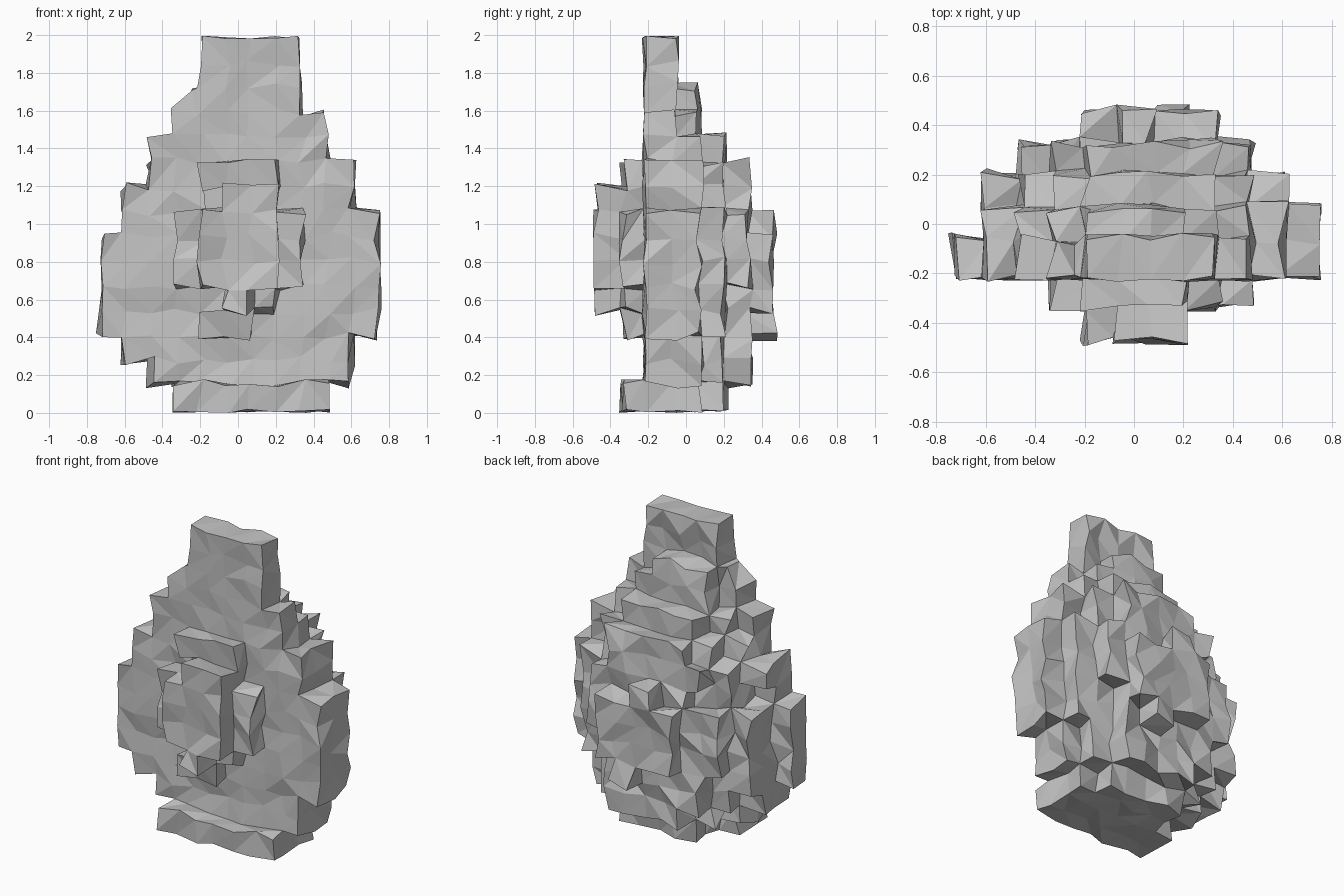
import bpy, bmesh, random

if "Cube" in bpy.data.objects:
    bpy.data.objects.remove(bpy.data.objects["Cube"])

random.seed(4)

# Lattice lines the blocky, faceted surface follows
X = [-0.73 + 0.1333 * i for i in range(12)]
Y = [-0.47, -0.33, -0.22, -0.06, 0.07, 0.20, 0.33, 0.46]
Z = [0.01 + 0.132 * k for k in range(16)]
Z[1] = 0.155

# One row per layer, bottom to top: first x line, last x line, rear y line
LAYERS = [(3, 9, 5), (2, 10, 6), (1, 10, 6), (0, 11, 6), (0, 11, 7),
          (0, 11, 7), (0, 11, 7), (1, 11, 6), (1, 10, 6), (2, 10, 6),
          (2, 9, 5), (3, 9, 4), (3, 8, 4), (4, 8, 3), (4, 8, 3)]

# Widest x span allowed for each row going back
CLIP = {2: (0, 11), 3: (1, 11), 4: (1, 10), 5: (2, 9), 6: (4, 8)}


def layer_cells(k):
    """Cells of a half ellipse: flat at the front, rounded at the back."""
    i0, i1, j1 = LAYERS[k]
    cx = (X[i0] + X[i1]) / 2 + 0.02
    half = (X[i1] - X[i0]) / 2
    depth = Y[j1] - Y[2]
    cells = set()
    for j in range(2, j1):
        t = ((Y[j] + Y[j + 1]) / 2 - Y[2]) / depth
        for i in range(max(i0, CLIP[j][0]), min(i1, CLIP[j][1])):
            u = ((X[i] + X[i + 1]) / 2 - cx) / half
            if j == 2 or u * u + t * t <= 1.02:
                cells.add((i, j, k))
    return cells


def rows(j, spans):
    return {(i, j, k) for k, (a, b) in spans.items() for i in range(a, b)}


# Base, body and neck
base = layer_cells(0) | rows(1, {0: (3, 9)})
body = set().union(*(layer_cells(k) for k in range(1, 12)))
neck = set().union(*(layer_cells(k) for k in range(12, 15)))

# Raised front pouch in two steps
rim = rows(1, {3: (4, 6), 4: (5, 7), 5: (3, 8), 6: (3, 8), 7: (3, 8),
               8: (5, 7), 9: (4, 7)})
pouch = rows(0, {4: (5, 6), 5: (4, 7), 6: (4, 7), 7: (4, 7), 8: (5, 7)})

# Small hollows beside the pouch and at the back, and lumps at the back
body -= {(4, 2, 8), (8, 5, 4)}
body |= {(5, 6, 7), (6, 6, 3)}

everything = base | body | neck | rim | pouch

grey = bpy.data.materials.new("stone grey")
grey.diffuse_color = (0.55, 0.55, 0.55, 1)
grey.use_nodes = True
grey.node_tree.nodes["Principled BSDF"].inputs["Base Color"].default_value = grey.diffuse_color

shared = {}


def point(n):
    """Lattice point with a small fixed wobble, shared by all parts."""
    if n not in shared:
        wob = [random.uniform(-0.026, 0.026) for _ in range(3)]
        if n[1] == 2:
            wob[1] *= 0.6            # calmer flat front
        if n[2] in (0, 15):
            wob[2] *= 0.4            # level top and bottom
        if n[0] == 3 and n[2] == 13:
            wob[0] += 0.09           # sloping shoulder
        shared[n] = (X[n[0]] + wob[0], Y[n[1]] + wob[1],
                     min(2, max(0, Z[n[2]] + wob[2])))
    return shared[n]


def build(name, cells):
    bm = bmesh.new()
    verts = {}

    def vert(n):
        if n not in verts:
            verts[n] = bm.verts.new(point(n))
        return verts[n]

    for c in sorted(cells):
        for a in range(3):
            for side in (0, 1):
                near = list(c)
                near[a] += 1 if side else -1
                if tuple(near) in everything:
                    continue
                loop = []
                for p, q in ((0, 0), (1, 0), (1, 1), (0, 1)):
                    n = list(c)
                    n[a] += side
                    n[(a + 1) % 3] += p
                    n[(a + 2) % 3] += q
                    loop.append(vert(tuple(n)))
                if not side:
                    loop.reverse()
                # random diagonal gives the irregular facets
                s = random.randint(0, 1)
                loop = loop[s:] + loop[:s]
                bm.faces.new((loop[0], loop[1], loop[2]))
                bm.faces.new((loop[0], loop[2], loop[3]))
    mesh = bpy.data.meshes.new(name)
    bm.to_mesh(mesh)
    bm.free()
    mesh.materials.append(grey)
    obj = bpy.data.objects.new(name, mesh)
    bpy.context.collection.objects.link(obj)
    return obj


build("base", base)
build("body", body)
build("neck", neck)
build("pouch_rim", rim)
build("pouch", pouch)
